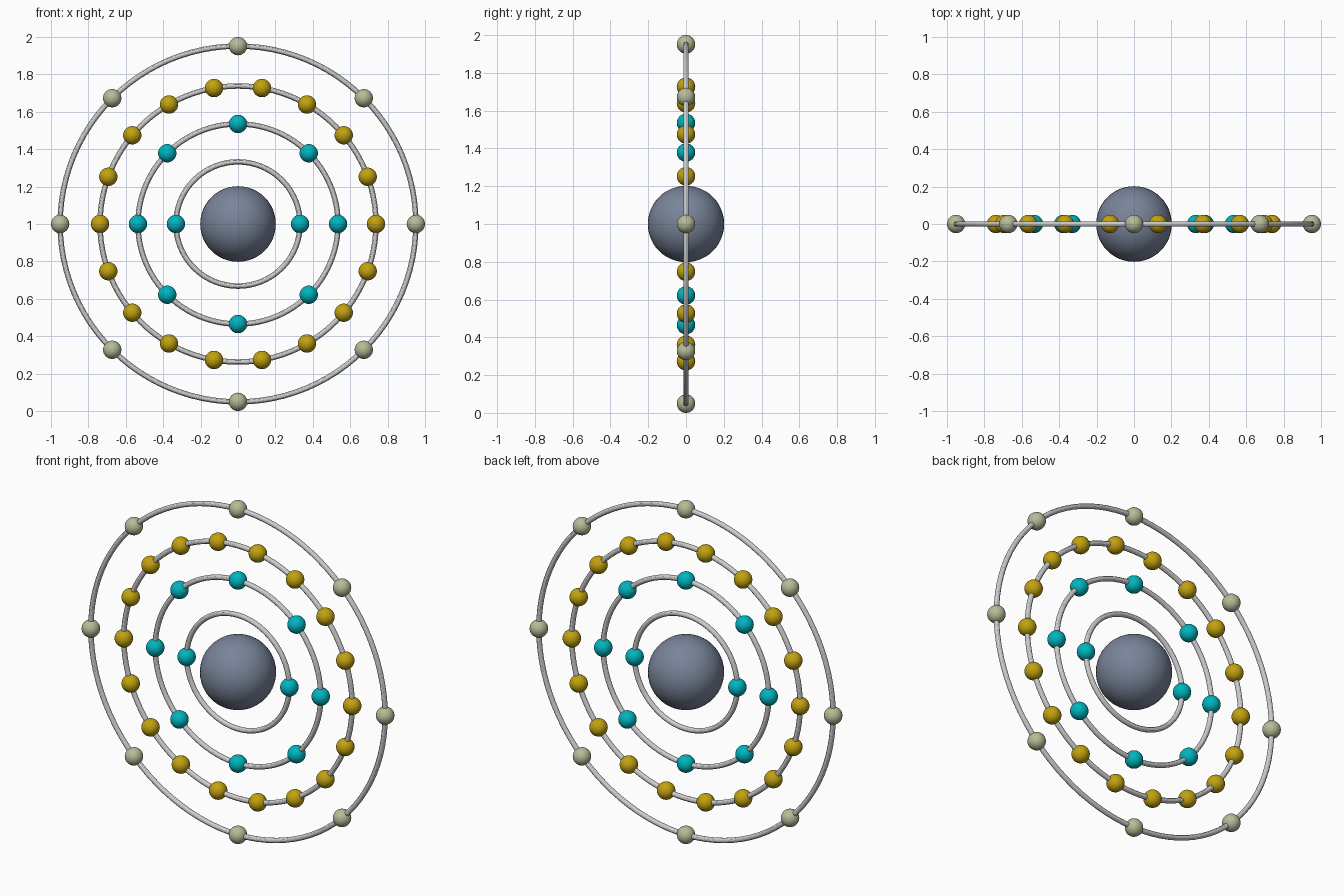
import bpy
from math import pi, cos, sin

if "Cube" in bpy.data.objects:
    bpy.data.objects.remove(bpy.data.objects["Cube"])

CENTRE_Z = 1.0
BEAD_R = 0.049
TUBE_R = 0.0145


def material(name, rgb):
    m = bpy.data.materials.new(name)
    m.diffuse_color = (*rgb, 1)
    m.use_nodes = True
    m.node_tree.nodes["Principled BSDF"].inputs["Base Color"].default_value = m.diffuse_color
    return m


def finish(name, mat=None):
    ob = bpy.context.object
    ob.name = name
    bpy.ops.object.shade_smooth_by_angle()
    if mat:
        ob.data.materials.append(mat)
    return ob


slate = material("slate", (0.19, 0.23, 0.32))
cyan = material("cyan", (0.0, 0.46, 0.52))
gold = material("gold", (0.54, 0.36, 0.005))
pale = material("pale_green", (0.47, 0.50, 0.31))

# Central ball
bpy.ops.mesh.primitive_uv_sphere_add(segments=48, ring_count=24, radius=0.202,
                                     location=(0, 0, CENTRE_Z))
finish("nucleus", slate)

# Concentric rings in the xz plane, each with evenly spaced beads
shells = [
    (0.332, 2, cyan),
    (0.535, 8, cyan),
    (0.738, 18, gold),
    (0.951, 8, pale),
]
for i, (radius, count, mat) in enumerate(shells, 1):
    bpy.ops.mesh.primitive_torus_add(major_radius=radius, minor_radius=TUBE_R,
                                     major_segments=96, minor_segments=12,
                                     location=(0, 0, CENTRE_Z),
                                     rotation=(pi / 2, 0, 0))
    finish(f"orbit_ring_{i}")
    for k in range(count):
        a = 2 * pi * k / count
        bpy.ops.mesh.primitive_uv_sphere_add(
            segments=32, ring_count=16, radius=BEAD_R,
            location=(radius * cos(a), 0, CENTRE_Z + radius * sin(a)))
        finish(f"electron_{i}_{k + 1}", mat)
